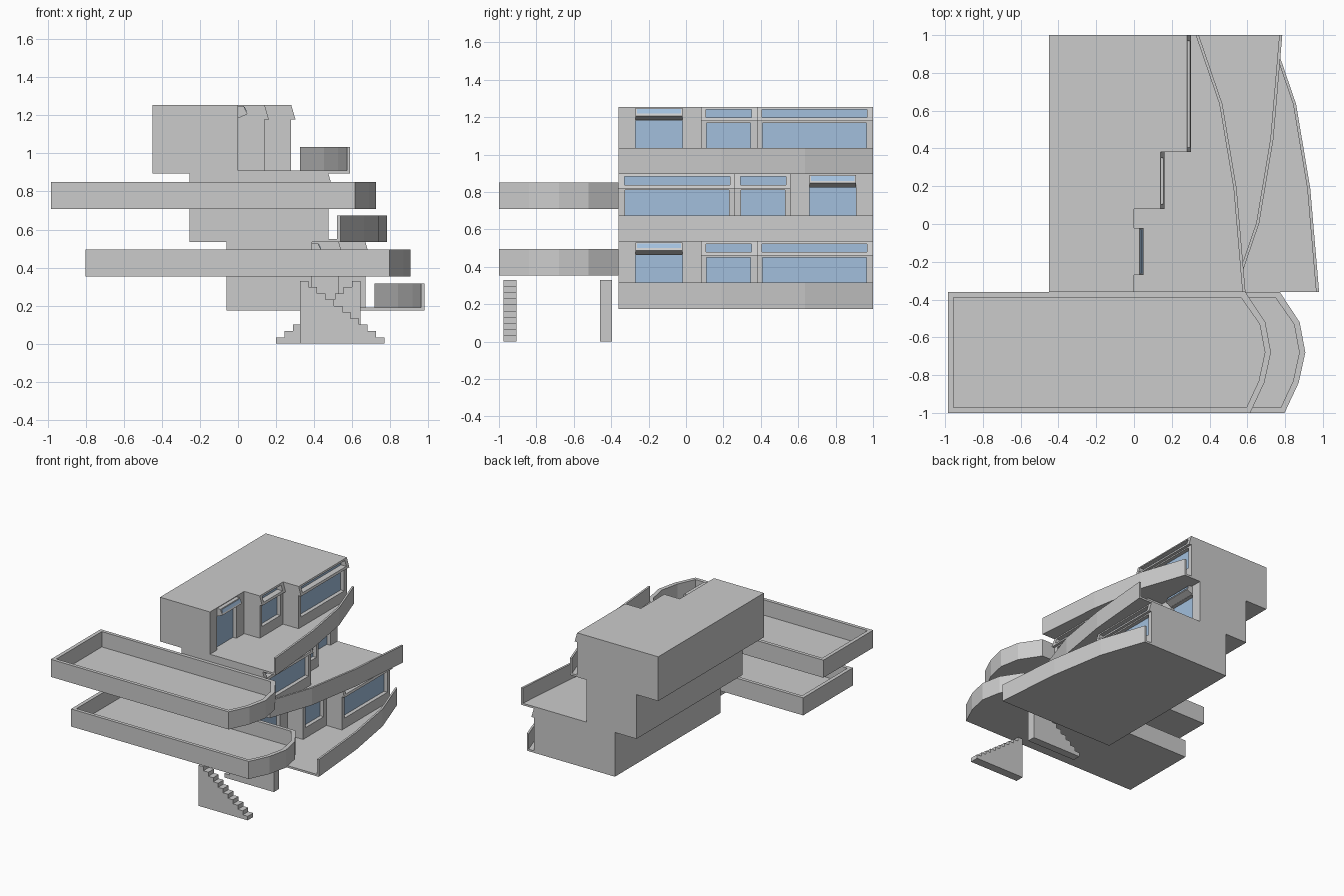
import bpy, bmesh
from mathutils import Vector

if "Cube" in bpy.data.objects:
    bpy.data.objects.remove(bpy.data.objects["Cube"], do_unlink=True)


def material(name, rgb):
    m = bpy.data.materials.new(name)
    m.use_nodes = True
    m.diffuse_color = (*rgb, 1)
    m.node_tree.nodes["Principled BSDF"].inputs["Base Color"].default_value = (*rgb, 1)
    return m


concrete = material("concrete grey", (0.6, 0.6, 0.6))
glass = material("window blue", (0.36, 0.52, 0.72))


def add_prism(bm, pts, axis, lo, hi):
    """Extrude an outline: (x, y) along z, or (x, z) along y."""
    def place(p, h):
        return (p[0], p[1], h) if axis == "z" else (p[0], h, p[1])
    face = bm.faces.new([bm.verts.new(place(p, lo)) for p in pts])
    top = bmesh.ops.extrude_face_region(bm, geom=[face])["geom"]
    offset = Vector(place((0, 0), hi - lo))
    bmesh.ops.translate(bm, vec=offset, verts=[v for v in top if isinstance(v, bmesh.types.BMVert)])


def finish(name, bm, mat):
    bmesh.ops.recalc_face_normals(bm, faces=bm.faces)
    mesh = bpy.data.meshes.new(name)
    bm.to_mesh(mesh)
    bm.free()
    mesh.materials.append(mat)
    ob = bpy.data.objects.new(name, mesh)
    bpy.context.collection.objects.link(ob)
    return ob


def prism(name, pts, axis, lo, hi, mat=concrete):
    bm = bmesh.new()
    add_prism(bm, pts, axis, lo, hi)
    return finish(name, bm, mat)


def rect(x0, x1, y0, y1):
    return [(x0, y0), (x1, y0), (x1, y1), (x0, y1)]


def cut(ob, cutter):
    mod = ob.modifiers.new("openings", "BOOLEAN")
    mod.operation = "DIFFERENCE"
    mod.solver = "EXACT"
    mod.object = cutter
    bpy.context.view_layer.update()
    bpy.context.view_layer.objects.active = ob
    bpy.ops.object.modifier_apply(modifier=mod.name)


FRONT, BACK = -0.36, 1.0
SLAB, HEIGHT, PARAPET = 0.016, 0.36, 0.14
RECESS = 0.035
CURVE = [(0.59, FRONT), (0.543, 0.19), (0.468, 0.635), (0.343, BACK)]
FOOTPRINT = [(-0.45, FRONT), (0, FRONT), (0, 0.08), (0.14, 0.08), (0.14, 0.38),
             (0.28, 0.38), (0.28, BACK), (-0.45, BACK)]
# Window bays: wall x, bay start and end, glass start and end
BAYS = [(0.14, 0.08, 0.38, 0.11, 0.345), (0.28, 0.38, BACK, 0.41, 0.965)]
DOOR = (-0.27, -0.02)


def storey(label, dx, z0, flip):
    def fy(y):
        return FRONT + BACK - y if flip else y

    def plan(pts):
        return [(x + dx, fy(y)) for x, y in pts]

    def span(a, b):
        return sorted((fy(a), fy(b)))

    # Floor slab and curved balcony parapet
    prism(label + "_floor_slab", plan(CURVE + [(-0.45, BACK), (-0.45, FRONT)]), "z", z0, z0 + SLAB)
    inner = [(x - 0.016, y) for x, y in reversed(CURVE)]
    prism(label + "_balcony_parapet", plan(CURVE + inner), "z", z0 + SLAB, z0 + PARAPET)

    # Stepped room block and sloping window hoods
    solids = [prism(label + "_rooms", plan(FOOTPRINT), "z", z0 + SLAB, z0 + HEIGHT)]
    openings = [(0, *DOOR, 0, 0.288)]
    for i, (x, b0, b1, g0, g1) in enumerate(BAYS):
        wedge = [(x + dx, z0 + HEIGHT), (x + dx + 0.022, z0 + 0.285), (x + dx, z0 + 0.285)]
        solids.append(prism(f"{label}_window_hood_{i + 1}", wedge, "y", *span(b0, b1)))
        openings += [(x, g0, g1, 0.1, 0.275), (x, g0 - 0.004, g1 + 0.004, 0.303, 0.347)]

    # Recessed openings with glass panes
    bm = bmesh.new()
    for i, (x, y0, y1, low, high) in enumerate(openings):
        x += dx
        back = x - RECESS
        y0, y1 = span(y0, y1)
        add_prism(bm, rect(back, x + 0.06, y0, y1), "z", z0 + low, z0 + high)
        prism(f"{label}_glass_{i + 1}", rect(back, back + 0.004, y0, y1), "z",
              z0 + max(low, SLAB), z0 + high, glass)
    cutter = finish("opening_cutter", bm, concrete)
    cutter.hide_render = True
    for ob in solids:
        cut(ob, cutter)
    bpy.data.objects.remove(cutter, do_unlink=True)

    # Door awning with a slanted glass strip
    awning = [(0, 0.355), (0.03, 0.355), (0.05, 0.312), (0, 0.29)]
    prism(label + "_door_awning", [(x + dx, z + z0) for x, z in awning], "y", *span(*DOOR))
    strip = [(0.033, 0.35), (0.036, 0.35), (0.0475, 0.325), (0.0445, 0.325)]
    prism(label + "_awning_glass", [(x + dx, z + z0) for x, z in strip], "y",
          *span(DOOR[0] + 0.008, DOOR[1] - 0.008), glass)


storey("lower", 0.39, 0.175, False)
storey("middle", 0.195, 0.535, True)
storey("upper", 0, 0.895, False)


# Long terraces with a faceted end: floor plus a rim wall
OUTER = [(-0.985, -1), (0.615, -1), (0.69, -0.84), (0.725, -0.68), (0.695, -0.52),
         (0.59, FRONT), (-0.985, FRONT)]
INNER = [(-0.955, -0.972), (0.595, -0.972), (0.66, -0.832), (0.693, -0.68), (0.665, -0.53),
         (0.565, -0.388), (-0.955, -0.388)]


def terrace(label, dx, z0):
    outer = [(x + dx, y) for x, y in OUTER]
    inner = [(x + dx, y) for x, y in INNER]
    prism(label + "_terrace_floor", inner, "z", z0, z0 + 0.018)
    bm = bmesh.new()
    n = len(outer)
    rings = [[bm.verts.new((x, y, z)) for x, y in pts]
             for pts, z in ((outer, z0), (outer, z0 + 0.143), (inner, z0 + 0.143), (inner, z0))]
    for a, b in zip(rings, rings[1:] + rings[:1]):
        for i in range(n):
            j = (i + 1) % n
            bm.faces.new((a[i], a[j], b[j], b[i]))
    finish(label + "_terrace_rim", bm, concrete)


terrace("lower", 0.182, 0.353)
terrace("upper", 0, 0.708)


# Two solid stair flights climbing in opposite directions
def stairs(name, x_low, x_high, y0, y1, steps=10, rise=0.33):
    run = (x_high - x_low) / steps
    pts = [(x_high, 0), (x_low, 0)]
    for i in range(steps):
        z = rise * (i + 1) / steps
        pts += [(x_low + run * i, z), (x_low + run * (i + 1), z)]
    prism(name, pts, "y", y0, y1)


stairs("front_stairs", 0.77, 0.327, -0.975, -0.905)
stairs("back_stairs", 0.2, 0.645, -0.46, -0.395)
